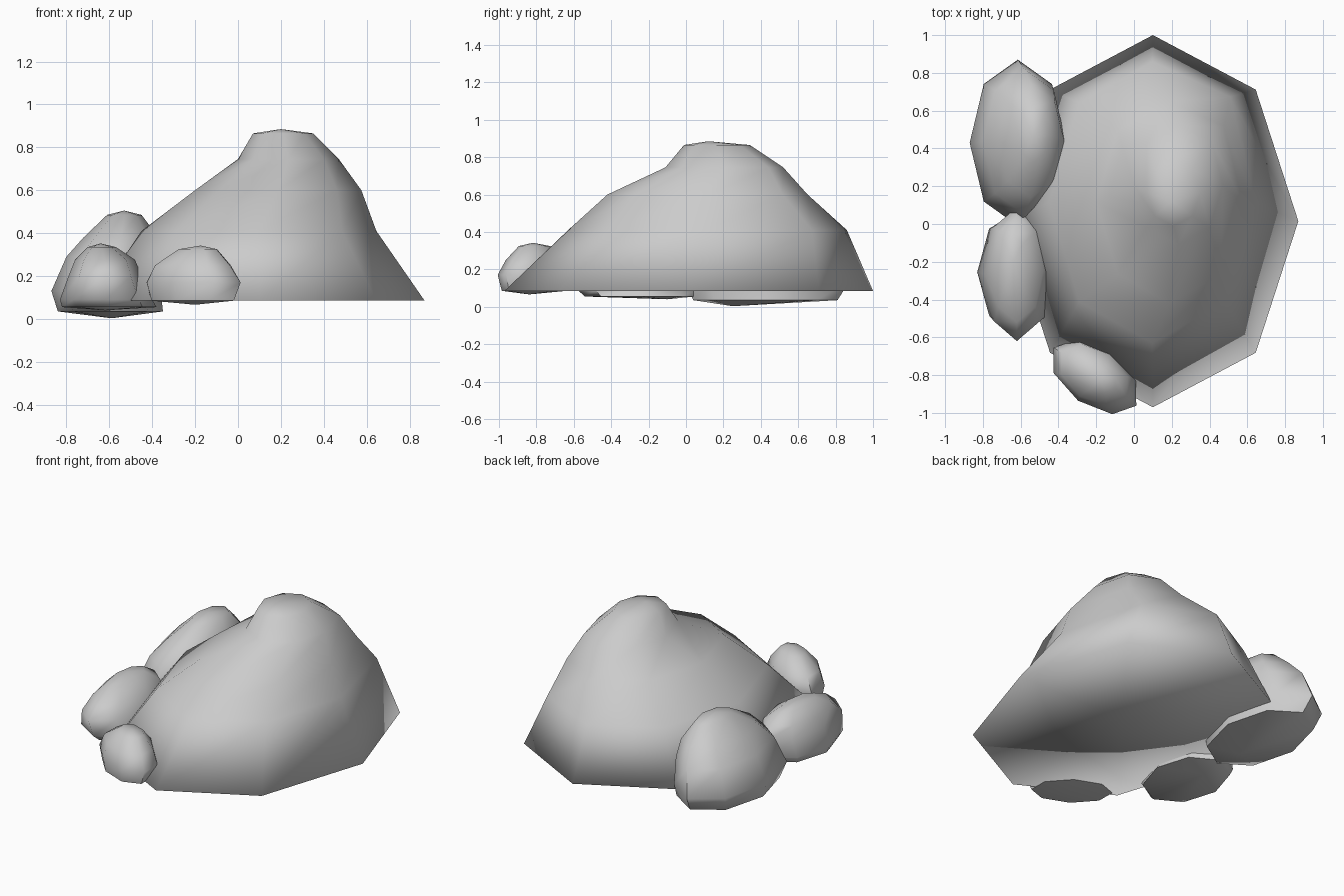
import bpy, bmesh, math
from mathutils import Matrix, Vector

if "Cube" in bpy.data.objects:
    bpy.data.objects.remove(bpy.data.objects["Cube"])


def loft(name, rings, top, bottom, turn=0, at=(0, 0), sharp=50, bulge=0.0, n=8):
    """Skin n-sided rings (z, x0, x1, y0, y1) between a top point and an underside point."""
    bm = bmesh.new()
    loops = []
    for k, (z, x0, x1, y0, y1) in enumerate(rings):
        loop = []
        for i in range(n):
            a = 2 * math.pi * i / n
            # the back right corner of the middle rings can swell
            s = 1 + (bulge if i == 1 and 0 < k < len(rings) - 1 else 0)
            loop.append(bm.verts.new(((x0 + x1) / 2 + s * (x1 - x0) / 2 * math.cos(a),
                                      (y0 + y1) / 2 + s * (y1 - y0) / 2 * math.sin(a), z)))
        loops.append(loop)
    for lo, hi in zip(loops, loops[1:]):
        for i in range(n):
            j = (i + 1) % n
            bm.faces.new((lo[i], lo[j], hi[j], hi[i]))
    tip, pole = bm.verts.new(top), bm.verts.new(bottom)
    for i in range(n):
        j = (i + 1) % n
        bm.faces.new((loops[-1][i], loops[-1][j], tip))
        bm.faces.new((loops[0][j], loops[0][i], pole))
    bm.transform(Matrix.Translation(Vector((*at, 0))) @ Matrix.Rotation(math.radians(turn), 4, 'Z'))
    me = bpy.data.meshes.new(name)
    bm.to_mesh(me)
    bm.free()
    ob = bpy.data.objects.new(name, me)
    bpy.context.collection.objects.link(ob)
    bpy.ops.object.select_all(action='DESELECT')
    ob.select_set(True)
    bpy.context.view_layer.objects.active = ob
    if sharp:
        bpy.ops.object.shade_smooth_by_angle(angle=math.radians(sharp))
    else:
        bpy.ops.object.shade_smooth()
    return ob


# Large boulder with a flat underside, smooth all over
loft("boulder", [
    (.085, -.67, .87, -.97, 1.0),
    (.41, -.45, .645, -.63, .86),
    (.60, -.20, .575, -.42, .65),
    (.745, .0, .47, -.11, .52),
    (.865, .07, .35, -.01, .34)], (.2, .12, .885), (.1, .015, .085), sharp=0, bulge=.06)

# Back left stone
loft("back_stone", [
    (.035, -.84, -.35, .04, .81),
    (.13, -.87, -.36, -.01, .87),
    (.29, -.80, -.36, .05, .82),
    (.38, -.72, -.37, .14, .74),
    (.485, -.61, -.45, .33, .62)], (-.53, .46, .505), (-.59, .25, .003), sharp=60)

# Middle left stone
loft("middle_stone", [
    (.055, -.82, -.38, -.54, .05),
    (.09, -.83, -.40, -.58, .07),
    (.20, -.79, -.45, -.62, .09),
    (.275, -.76, -.48, -.52, .04),
    (.335, -.70, -.57, -.38, -.06)], (-.64, -.2, .352), (-.62, -.1, .04), sharp=60)

# Small front stone, set at an angle
loft("front_stone", [
    (.085, -.24, .23, -.14, .13),
    (.17, -.27, .265, -.155, .155),
    (.25, -.22, .20, -.13, .14),
    (.325, -.09, .12, -.06, .08)], (.03, .01, .342), (.02, -.02, .066),
    turn=-35, at=(-.205, -.81), sharp=60)
